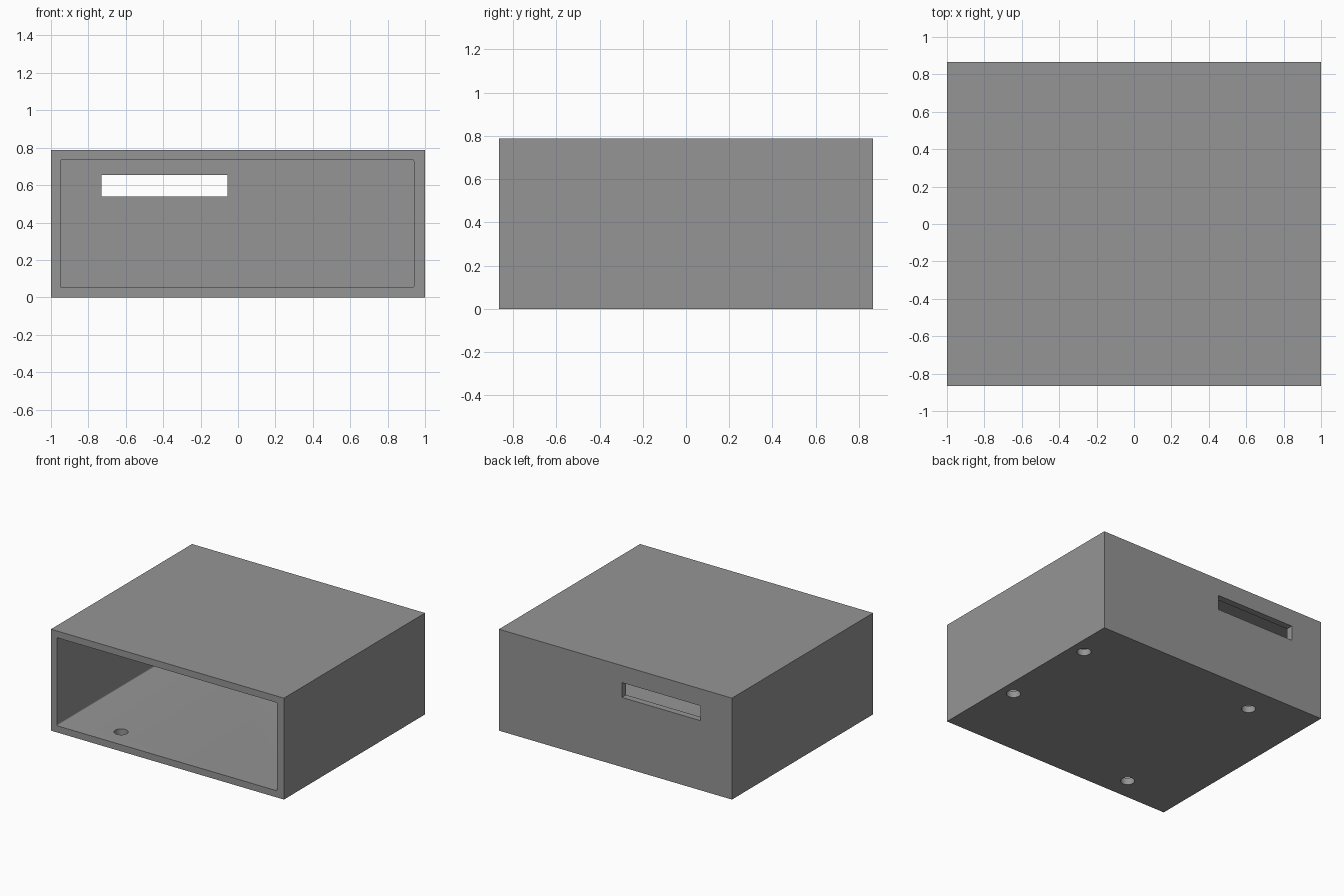
import bpy, bmesh
from mathutils import Matrix

if "Cube" in bpy.data.objects:
    bpy.data.objects.remove(bpy.data.objects["Cube"])

W, D, H = 1.0, 0.865, 0.787    # half width, half depth, height
WALL = 0.052

grey = bpy.data.materials.new("mid grey")
grey.diffuse_color = (0.3, 0.3, 0.3, 1)
grey.use_nodes = True
grey.node_tree.nodes["Principled BSDF"].inputs["Base Color"].default_value = grey.diffuse_color


def finish(name, bm):
    mesh = bpy.data.meshes.new(name)
    bm.to_mesh(mesh)
    bm.free()
    mesh.materials.append(grey)
    obj = bpy.data.objects.new(name, mesh)
    bpy.context.collection.objects.link(obj)
    return obj


def box(name, lo, hi, round_y=0):
    """Box between two corners; round_y softens the edges running along y."""
    bm = bmesh.new()
    size = [b - a for a, b in zip(lo, hi)]
    mid = [(a + b) / 2 for a, b in zip(lo, hi)]
    bmesh.ops.create_cube(bm, size=1, matrix=Matrix.Translation(mid) @ Matrix.Diagonal((*size, 1)))
    if round_y:
        edges = [e for e in bm.edges if abs(e.verts[0].co.y - e.verts[1].co.y) > 0.1]
        bmesh.ops.bevel(bm, geom=edges, offset=round_y, segments=3, profile=0.5, affect='EDGES')
    return finish(name, bm)


def cylinder(name, x, y, r):
    bm = bmesh.new()
    bmesh.ops.create_cone(bm, cap_ends=True, segments=32, radius1=r, radius2=r,
                          depth=0.2, matrix=Matrix.Translation((x, y, 0.02)))
    return finish(name, bm)


def cut(target, cutter):
    cutter.hide_render = True
    mod = target.modifiers.new("cut", 'BOOLEAN')
    mod.operation, mod.solver, mod.object = 'DIFFERENCE', 'EXACT', cutter
    bpy.context.view_layer.objects.active = target
    bpy.ops.object.modifier_apply(modifier=mod.name)
    bpy.data.objects.remove(cutter)


# Outer casing
casing = box("casing", (-W, -D, 0), (W, D, H))

# Cavity open at the front
cut(casing, box("cavity_cutter", (-0.95, -D - 0.2, WALL), (0.94, D - WALL, 0.735), 0.008))

# Slot through the back wall
cut(casing, box("slot_cutter", (-0.73, D - 0.2, 0.54), (-0.055, D + 0.2, 0.655)))

# Screw holes through the floor
for x, y in ((0.89, 0.51), (0.89, -0.265), (-0.52, 0.64), (-0.52, -0.69)):
    cut(casing, cylinder("hole_cutter", x, y, 0.05))

# Smooth the curved walls, keep the box edges sharp
bpy.ops.object.select_all(action='DESELECT')
casing.select_set(True)
bpy.context.view_layer.objects.active = casing
bpy.ops.object.shade_smooth_by_angle(angle=0.6)
